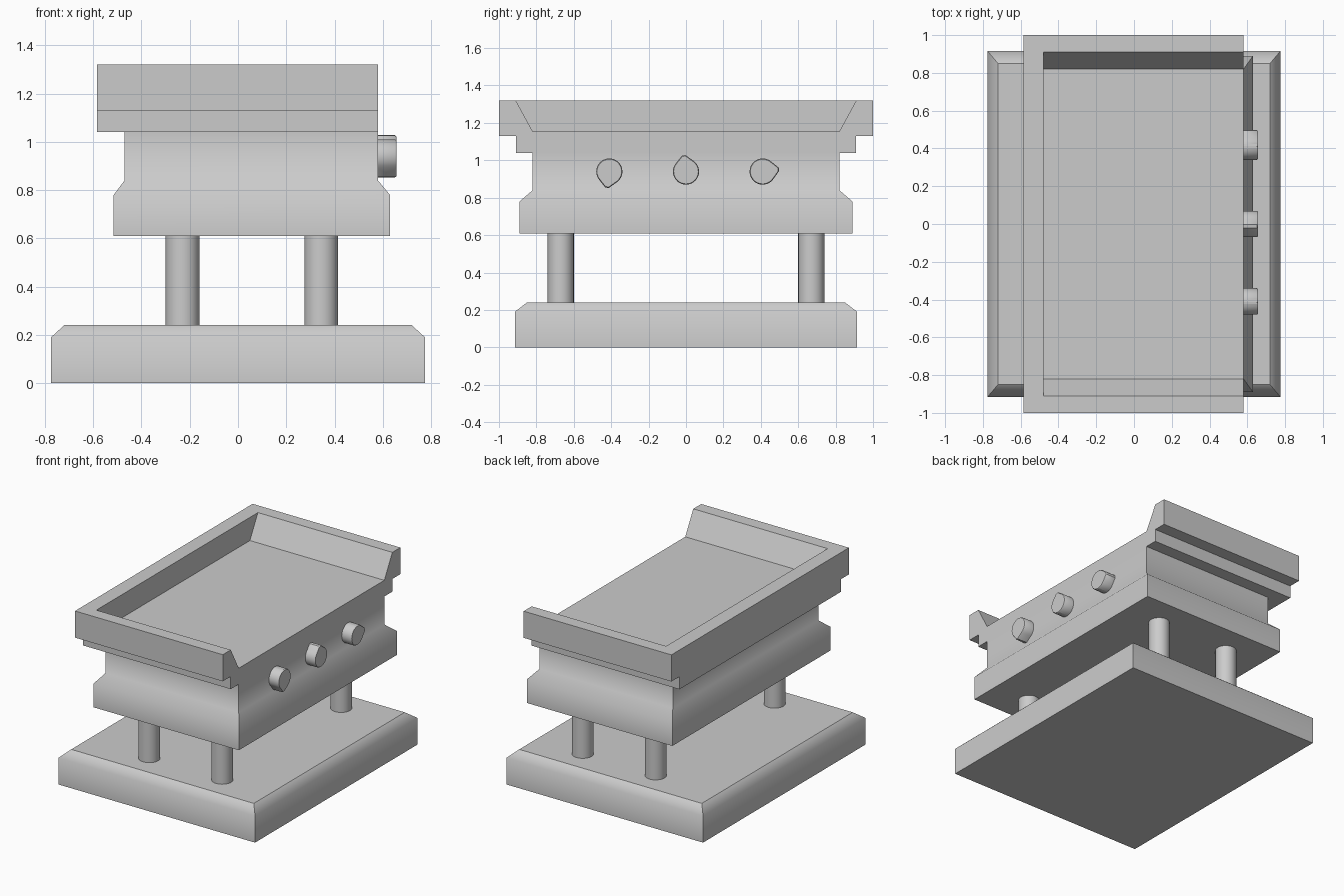
import bpy, bmesh
from math import radians, cos, sin, pi
from mathutils import Vector

if "Cube" in bpy.data.objects:
    bpy.data.objects.remove(bpy.data.objects["Cube"])


def finish(name, bm, angle=None):
    bmesh.ops.recalc_face_normals(bm, faces=bm.faces)
    mesh = bpy.data.meshes.new(name)
    bm.to_mesh(mesh)
    bm.free()
    ob = bpy.data.objects.new(name, mesh)
    bpy.context.collection.objects.link(ob)
    if angle:
        bpy.ops.object.select_all(action='DESELECT')
        ob.select_set(True)
        bpy.context.view_layer.objects.active = ob
        bpy.ops.object.shade_smooth_by_angle(angle=radians(angle))
        # horizontal caps stay flat
        for p in mesh.polygons:
            if abs(p.normal.z) > 0.99:
                p.use_smooth = False
    return ob


def loft(name, rings, angle=None):
    """Skin a stack of equal-length point rings and cap both ends."""
    bm = bmesh.new()
    loops = [[bm.verts.new(p) for p in ring] for ring in rings]
    n = len(loops[0])
    for a, b in zip(loops, loops[1:]):
        for i in range(n):
            j = (i + 1) % n
            bm.faces.new((a[i], a[j], b[j], b[i]))
    bm.faces.new(loops[0])
    bm.faces.new(loops[-1])
    return finish(name, bm, angle)


def rect(x0, x1, y, z):
    return [(x0, -y, z), (x1, -y, z), (x1, y, z), (x0, y, z)]


def prism_x(name, half, x0, x1):
    """Extrude a y-mirrored profile along x."""
    prof = half + [(-y, z) for y, z in reversed(half)]
    return loft(name, [[(x, y, z) for y, z in prof] for x in (x0, x1)])


# Chamfered base plinth
loft("base", [rect(-.775, .775, .915, 0), rect(-.775, .775, .915, .19),
              rect(-.72, .72, .85, .24)], 53)

# Four legs
for ix, x in enumerate((-.23, .345)):
    for iy, y in enumerate((-.67, .67)):
        bm = bmesh.new()
        bmesh.ops.create_cone(bm, cap_ends=True, segments=32, radius1=.07,
                              radius2=.07, depth=.37)
        bmesh.ops.translate(bm, verts=bm.verts, vec=(x, y, .425))
        finish(f"leg_{ix}_{iy}", bm, 40)

# Flared body
loft("body", [rect(-.515, .63, .89, .61), rect(-.515, .63, .89, .78),
              rect(-.47, .58, .82, .84), rect(-.47, .58, .82, 1.04)], 53)

# Stepped tray with a recess open towards +x
tray = prism_x("tray", [(.91, 1.04), (.91, 1.13), (1, 1.13), (1, 1.32)], -.585, .58)
k = .09 / .165
cutter = prism_x("tray_cutter", [(.82, 1.155), (.82 + k * .265, 1.42)], -.48, .7)
mod = tray.modifiers.new("recess", 'BOOLEAN')
mod.operation = 'DIFFERENCE'
mod.solver = 'EXACT'
mod.object = cutter
bpy.context.view_layer.objects.active = tray
bpy.ops.object.modifier_apply(modifier=mod.name)
bpy.data.objects.remove(cutter)

# Pointed control knobs, each turned to a different setting
def knob(name, y, turn):
    outline = [(.07, radians(40 + 280 * i / 28)) for i in range(29)]
    outline += [(.088, radians(a)) for a in (-6, 6)]

    def ring(x, s):
        return [(x, y + s * r * cos(a + turn), .94 + s * r * sin(a + turn))
                for r, a in outline]
    loft(name, [ring(.57, 1), ring(.65, 1), ring(.656, .94)], 35)


for i, (y, deg) in enumerate(((-.41, 262), (0, 98), (.41, 8))):
    knob(f"knob_{i}", y, radians(deg))
